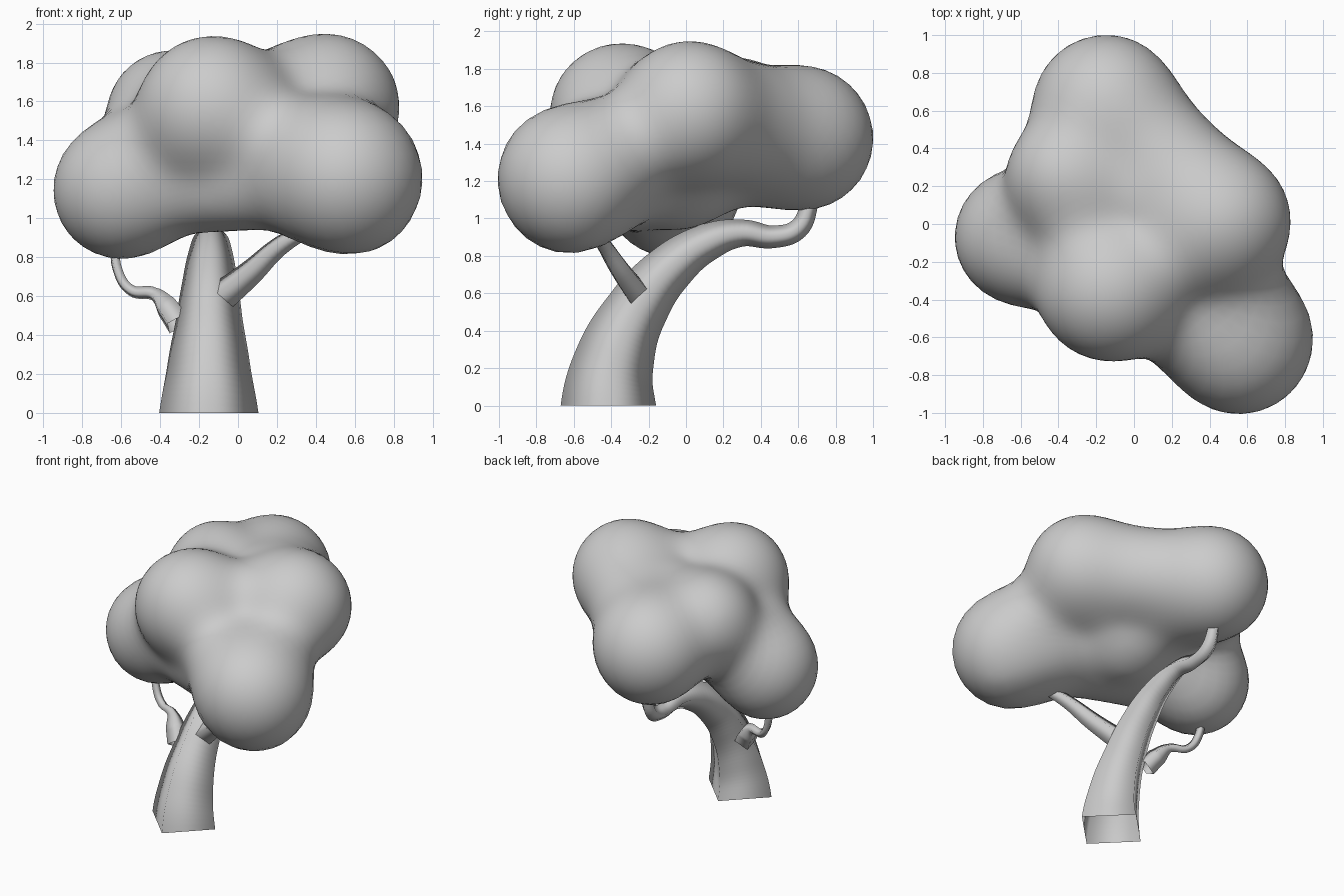
import bpy, bmesh, math
from mathutils import Vector

if "Cube" in bpy.data.objects:
    bpy.data.objects.remove(bpy.data.objects["Cube"])


# Four-sided tapered tube along a smooth path: points are (x, y, z, radius)
def limb(name, pts, upright=False):
    cu = bpy.data.curves.new(name, 'CURVE')
    cu.dimensions = '3D'
    cu.fill_mode = 'FULL'
    cu.bevel_depth = 1.0
    cu.bevel_resolution = 0
    cu.resolution_u = 8
    sp = cu.splines.new('BEZIER')
    sp.bezier_points.add(len(pts) - 1)
    for bp, (x, y, z, r) in zip(sp.bezier_points, pts):
        bp.co = (x, y, z)
        bp.radius = r
        bp.handle_left_type = bp.handle_right_type = 'AUTO'
    if upright:  # leave the ground vertically so the base sits flat
        bp = sp.bezier_points[0]
        bp.handle_left_type = bp.handle_right_type = 'FREE'
        bp.handle_left = bp.co - Vector((0, 0, .1))
        bp.handle_right = bp.co + Vector((0, 0, .1))
    sp.use_smooth = True
    ob = bpy.data.objects.new(name, cu)
    bpy.context.collection.objects.link(ob)
    bpy.ops.object.select_all(action='DESELECT')
    ob.select_set(True)
    bpy.context.view_layer.objects.active = ob
    bpy.ops.object.convert(target='MESH')
    ob = bpy.context.object
    ob.name = name
    ob.data.shade_smooth()
    return ob


trunk = limb("trunk", [(-.15, -.415, 0, .255), (-.15, -.38, .25, .212), (-.147, -.27, .5, .168),
                       (-.143, -.09, .73, .133), (-.14, .12, .875, .1), (-.14, .3, .922, .072),
                       (-.14, .47, .902, .06), (-.14, .6, .945, .055), (-.14, .67, 1.1, .045)], True)
for v in trunk.data.vertices[:4]:
    v.co.z = 0
limb("right_branch", [(-.1, -.25, .585, .085), (.06, -.345, .715, .07),
                      (.22, -.44, .86, .052), (.38, -.52, .95, .035)])
limb("left_branch", [(-.31, -.25, .46, .075), (-.365, -.2, .54, .07), (-.43, -.15, .61, .036),
                     (-.55, -.1, .63, .03), (-.62, -.07, .74, .028), (-.63, -.05, .9, .028)])

# Foliage: leaf masses plus thinner bridges, blended as one smooth surface
masses = {
    'A': (.55, -.61, 1.21, .41), 'B': (-.59, -.07, 1.15, .36),
    'C': (-.13, -.35, 1.56, .37), 'D': (.45, .02, 1.57, .342),
    'E': (-.15, .62, 1.43, .377), 'F': (-.34, .25, 1.53, .315),
    'G': (0, -.05, 1.3, .32),
}
bridges = [('A', 'B', .24), ('D', 'E', .335), ('A', 'C', .25), ('A', 'D', .27), ('C', 'D', .28),
           ('C', 'F', .26), ('B', 'F', .24), ('B', 'C', .27), ('D', 'F', .26),
           ('G', 'E', .29), ('G', 'A', .27), ('G', 'D', .3)]
P = {k: Vector(v[:3]) for k, v in masses.items()}
K = .042


def field(p):
    s = sum(math.exp((masses[k][3] - (p - P[k]).length) / K) for k in P)
    for a, b, r in bridges:
        ab = P[b] - P[a]
        t = min(1, max(0, (p - P[a]).dot(ab) / ab.length_squared))
        s += math.exp((r - (p - P[a] - ab * t).length) / K)
    return -K * math.log(s) if s > 1e-200 else 1.0


bm = bmesh.new()
bmesh.ops.create_icosphere(bm, subdivisions=5, radius=1)
centre = Vector((0, 0, 1.33))
for v in bm.verts:
    d, t = v.co.normalized(), 1.4
    for _ in range(40):
        f = field(centre + d * t)
        if f < .002:
            break
        t = max(.1, t - f)
    v.co = centre + d * t
for _ in range(3):
    bmesh.ops.smooth_vert(bm, verts=bm.verts, factor=.5, use_axis_x=True,
                          use_axis_y=True, use_axis_z=True)
me = bpy.data.meshes.new("foliage")
bm.to_mesh(me)
bm.free()
me.shade_smooth()
bpy.context.collection.objects.link(bpy.data.objects.new("foliage", me))
